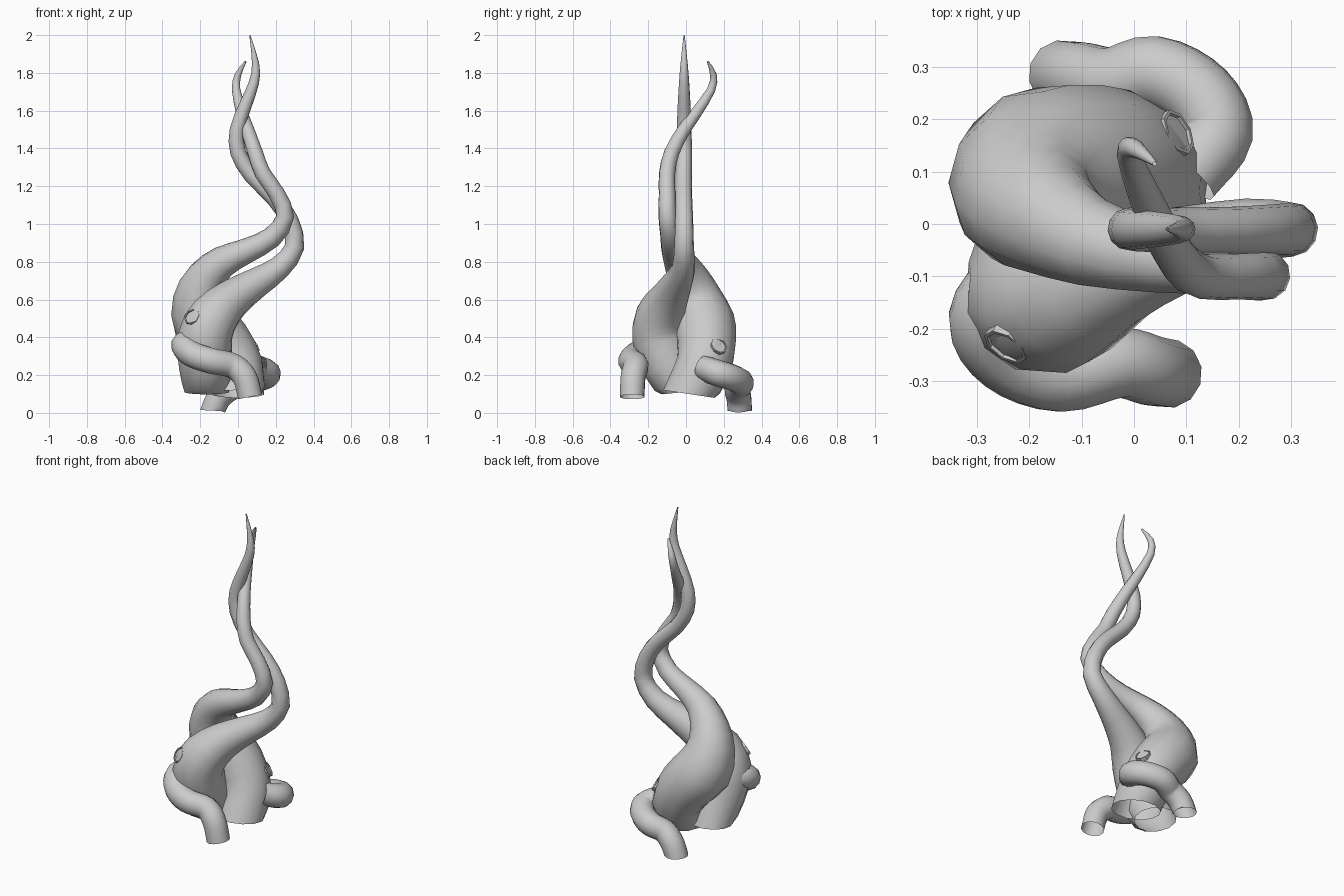
import bpy, bmesh, math
from mathutils import Vector


def catmull(p0, p1, p2, p3, t):
    return 0.5 * (2 * p1 + (p2 - p0) * t + (2 * p0 - 5 * p1 + 4 * p2 - p3) * t * t
                  + (3 * p1 - p0 - 3 * p2 + p3) * t ** 3)


def finish(name, bm, angle):
    me = bpy.data.meshes.new(name)
    bmesh.ops.recalc_face_normals(bm, faces=bm.faces)
    bm.to_mesh(me)
    bm.free()
    ob = bpy.data.objects.new(name, me)
    bpy.context.collection.objects.link(ob)
    bpy.ops.object.select_all(action='DESELECT')
    ob.select_set(True)
    bpy.context.view_layer.objects.active = ob
    bpy.ops.object.shade_smooth_by_angle(angle=math.radians(angle))
    return ob


def sweep(name, points, sides=12, steps=2, start=None):
    """Open tube through (x, y, z, radius) points."""
    pts = [Vector(p) for p in points]
    ext = [2 * pts[0] - pts[1]] + pts + [2 * pts[-1] - pts[-2]]
    path = [catmull(*ext[i:i + 4], k / steps) for i in range(len(pts) - 1) for k in range(steps)]
    path.append(pts[-1])
    bm = bmesh.new()
    rings, side = [], Vector((1, 0.2, 0))
    for i, p in enumerate(path):
        tan = (path[min(i + 1, len(path) - 1)].to_3d() - path[max(i - 1, 0)].to_3d()).normalized()
        if i == 0 and start:
            tan = Vector(start).normalized()
        side = (side - tan * side.dot(tan)).normalized()
        up = tan.cross(side)
        rings.append([bm.verts.new(p.to_3d() + p.w * (math.cos(a) * side + math.sin(a) * up))
                      for a in (2 * math.pi * k / sides for k in range(sides))])
    for a, b in zip(rings, rings[1:]):
        for k in range(sides):
            n = (k + 1) % sides
            bm.faces.new((a[k], a[n], b[n], b[k]))
    return finish(name, bm, 50)


def eyelet(name, center, normal):
    """Octagonal rim with a slightly recessed disc."""
    n = Vector(normal).normalized()
    s = n.orthogonal().normalized()
    u = n.cross(s)
    bm = bmesh.new()
    prof = [(0.046, -0.03), (0.046, 0.010), (0.039, 0.010), (0.039, 0.003)]
    rings = [[bm.verts.new(Vector(center) + n * h + r * (math.cos(k * math.pi / 4) * s
              + math.sin(k * math.pi / 4) * u)) for k in range(8)] for r, h in prof]
    for a, b in zip(rings, rings[1:]):
        for k in range(8):
            bm.faces.new((a[k], a[(k + 1) % 8], b[(k + 1) % 8], b[k]))
    bm.faces.new(rings[-1])
    return finish(name, bm, 30)


# Front trunk, rising to the tallest tip
sweep("front_trunk", [
    (-0.165, -0.01, 0.11, .12), (-0.172, -0.09, 0.25, .142), (-0.175, -0.14, 0.40, .147),
    (-0.125, -0.137, 0.51, .133), (-0.03, -0.09, 0.605, .105), (0.10, -0.045, 0.69, .08),
    (0.22, -0.013, 0.77, .062), (0.30, -0.01, 0.88, .052), (0.272, -0.01, 1.02, .048),
    (0.19, -0.012, 1.14, .045), (0.07, -0.012, 1.26, .043), (0.0, -0.01, 1.38, .042),
    (-0.005, -0.01, 1.50, .039), (0.04, -0.01, 1.63, .034), (0.085, -0.01, 1.75, .027),
    (0.093, -0.01, 1.85, .019), (0.063, -0.01, 2.0, .003)], start=(0, -0.1, 1))

# Back trunk, swinging over the front one and twisting round it
sweep("back_trunk", [
    (0.0, 0.015, 0.10, .14), (-0.01, 0.09, 0.24, .148), (-0.085, 0.108, 0.37, .16),
    (-0.18, 0.09, 0.48, .168), (-0.205, 0.05, 0.61, .138), (-0.165, 0.01, 0.715, .11),
    (-0.08, -0.035, 0.80, .085), (0.05, -0.065, 0.86, .066), (0.18, -0.08, 0.93, .056),
    (0.25, -0.098, 1.04, .048), (0.205, -0.10, 1.16, .044), (0.13, -0.10, 1.27, .043),
    (0.09, -0.075, 1.38, .041), (0.05, -0.01, 1.50, .036), (0.02, 0.055, 1.59, .031),
    (-0.01, 0.133, 1.71, .023), (0.0, 0.145, 1.79, .018), (0.04, 0.115, 1.86, .005)],
    start=(0, 0.15, 1))

# Side tubes curling off each trunk, open at the lower end
sweep("front_side_tube", [
    (0.065, -0.285, 0.085, .066), (0.035, -0.28, 0.19, .067), (-0.03, -0.265, 0.25, .068),
    (-0.14, -0.29, 0.275, .070), (-0.24, -0.255, 0.31, .070), (-0.285, -0.18, 0.36, .070),
    (-0.23, -0.09, 0.38, .066)], steps=4, start=(-0.2, 0, 1))
sweep("back_side_tube", [
    (-0.135, 0.285, 0.012, .066), (-0.10, 0.28, 0.08, .067), (-0.04, 0.27, 0.13, .068),
    (0.04, 0.29, 0.16, .070), (0.125, 0.245, 0.187, .070), (0.157, 0.17, 0.21, .070),
    (0.10, 0.09, 0.24, .066)], steps=4, start=(0.05, 0, 1))

# Eyelets above the side tubes
eyelet("front_eyelet", (-0.241, -0.228, 0.507), (-0.5, -0.75, 0.5))
eyelet("back_eyelet", (0.078, 0.172, 0.352), (0.8, 0.4, 0.5))
